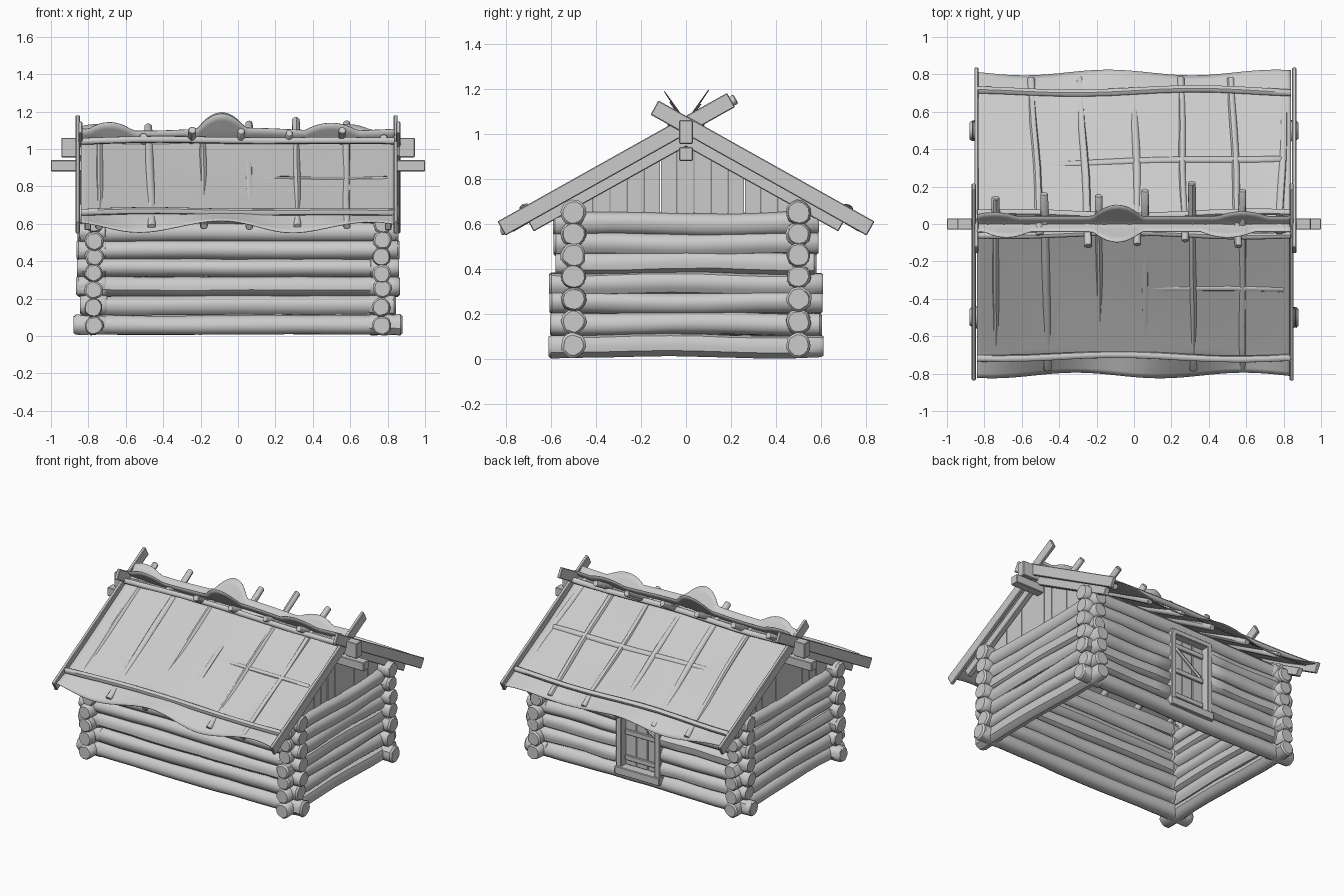
import bpy, bmesh, math, random
from mathutils import Vector

if "Cube" in bpy.data.objects:
    bpy.data.objects.remove(bpy.data.objects["Cube"])

random.seed(4)
SLOPE, RIDGE = 0.56, 1.05


def finish(name, bm, angle=40):
    bmesh.ops.recalc_face_normals(bm, faces=bm.faces)
    me = bpy.data.meshes.new(name)
    bm.to_mesh(me)
    bm.free()
    ob = bpy.data.objects.new(name, me)
    bpy.context.collection.objects.link(ob)
    bpy.ops.object.select_all(action='DESELECT')
    ob.select_set(True)
    bpy.context.view_layer.objects.active = ob
    bpy.ops.object.shade_smooth_by_angle(angle=math.radians(angle))
    return ob


def log(name, p0, p1, r, sides=14, wob=0.004, rough=0.06):
    """Slightly crooked round timber with chamfered ends."""
    p0, p1 = Vector(p0), Vector(p1)
    d = p1 - p0
    length = d.length
    d.normalize()
    u = d.orthogonal().normalized()
    v = d.cross(u)
    c = 0.2 * r / length
    n = max(4, int(length / 0.13))
    ts = [0, c] + [i / n for i in range(1, n)] + [1 - c, 1]
    lobes = [1 + random.uniform(-rough, rough) for _ in range(sides)]
    ph = random.uniform(0, 6)
    bm = bmesh.new()
    rings = []
    for i, t in enumerate(ts):
        end = 0.84 if i in (0, len(ts) - 1) else 1
        rr = r * end * (1 + random.uniform(-0.04, 0.04))
        ctr = p0 + d * (length * t)
        ctr += u * wob * math.sin(ph + 7 * t) + v * wob * math.cos(ph + 9 * t)
        ring = []
        for k in range(sides):
            a = 2 * math.pi * k / sides
            ring.append(bm.verts.new(ctr + (u * math.cos(a) + v * math.sin(a)) * rr * lobes[k]))
        rings.append(ring)
    for a, b in zip(rings, rings[1:]):
        for k in range(sides):
            bm.faces.new((a[k], a[k - 1], b[k - 1], b[k]))
    bm.faces.new(rings[0])
    bm.faces.new(rings[-1])
    return finish(name, bm)


def prism(name, pts, x0, x1, bevel=0.004):
    """Extrude a y-z outline along x."""
    bm = bmesh.new()
    f = bm.faces.new([bm.verts.new((x0, y, z)) for y, z in pts])
    ext = bmesh.ops.extrude_face_region(bm, geom=[f])
    vs = [g for g in ext['geom'] if isinstance(g, bmesh.types.BMVert)]
    bmesh.ops.translate(bm, verts=vs, vec=(x1 - x0, 0, 0))
    if bevel:
        bmesh.ops.bevel(bm, geom=bm.edges[:], offset=bevel, segments=1, affect='EDGES')
    return finish(name, bm, 30)


def box(name, x0, x1, y0, y1, z0, z1):
    return prism(name, [(y0, z0), (y1, z0), (y1, z1), (y0, z1)], x0, x1)


def board(name, a, b, h, x0, x1):
    """Plank of height h between two y-z points."""
    a, b = Vector(a), Vector(b)
    n = (b - a).normalized().orthogonal() * h / 2
    return prism(name, [a - n, b - n, b + n, a + n], x0, x1)


# log walls
DOOR = (-0.17, 0.14)
x_levels = [0.06, 0.165, 0.265, 0.365, 0.46, 0.555, 0.65]
y_levels = [0.06, 0.155, 0.25, 0.335, 0.425, 0.51, 0.60]
for i, (zx, zy) in enumerate(zip(x_levels, y_levels)):
    r = 0.052
    ex = 0.875 if i == 0 else random.uniform(0.84, 0.865)
    ey = 0.61 if i == 0 else random.uniform(0.57, 0.61)
    log("front_wall_log", (-ex, -0.5, zx), (ex, -0.5, zx), r)
    if 0 < i < 6:
        log("back_wall_log", (-ex, 0.5, zx), (DOOR[0], 0.5, zx), r)
        log("back_wall_log", (DOOR[1], 0.5, zx), (ex, 0.5, zx), r)
    else:
        log("back_wall_log", (-ex, 0.5, zx), (ex, 0.5, zx), r)
    for s in (-1, 1):
        log("side_wall_log", (s * 0.77, -ey, zy), (s * 0.77, ey, zy), 0.05)
        # fatter notched log heads at the corners
        for y in (-0.5, 0.5):
            log("corner_log_head", (s * 0.70, y, zx), (s * (ex + 0.004), y, zx), 0.054, wob=0)

# door with frame and brace
box("door_sill", -0.19, 0.16, 0.44, 0.57, 0.06, 0.115)
box("door_lintel", -0.18, 0.15, 0.46, 0.56, 0.59, 0.625)
for x in (-0.185, 0.115):
    box("door_post", x, x + 0.04, 0.45, 0.56, 0.11, 0.6)
for k in range(3):
    x = -0.145 + k * 0.0867
    box("door_plank", x + 0.001, x + 0.086, 0.49, 0.51, 0.115, 0.59)
for z in (0.17, 0.35, 0.53):
    box("door_crossbar", -0.14, 0.11, 0.508, 0.524, z - 0.018, z + 0.018)
log("door_brace", (-0.12, 0.515, 0.37), (0.09, 0.515, 0.52), 0.013, 6, 0)

# gable planks, inner rafters and barge boards
for s in (-1, 1):
    n = 15
    for k in range(n):
        y0 = -0.56 + k * 1.12 / n
        y1 = y0 + 1.12 / n - 0.003
        x = s * (0.765 + random.uniform(-0.004, 0.004))
        top = lambda y: RIDGE - 0.045 - SLOPE * abs(y)
        pts = [(y0, 0.63), (y1, 0.63), (y1, top(y1))]
        if y0 < 0 < y1:
            pts.append((0, top(0)))
        pts.append((y0, top(y0)))
        prism("gable_plank", pts, x - 0.012, x + 0.012, 0)
    for m in (-1, 1):
        board("inner_rafter", (m * 0.69, 0.59), (m * -0.02, 0.985), 0.055, s * 0.785, s * 0.82)
        over = -0.2 if m < 0 else -0.14
        xo = s * (0.832 + 0.014 * (m * s > 0))
        board("barge_board", (m * 0.82, RIDGE - 0.012 - SLOPE * 0.82),
              (m * over, RIDGE - 0.012 - SLOPE * over), 0.072, xo, xo + s * 0.022)

# ridge beams
box("lower_ridge_beam", -1.0, 1.0, -0.03, 0.03, 0.88, 0.94)
box("upper_ridge_beam", -0.93, 0.93, -0.025, 0.025, 0.96, 1.045)
for s in (-1, 1):
    box("ridge_beam_head", s * 0.86, s * 0.945, -0.03, 0.03, 0.955, 1.06)


# roof covering of limp hide, one sheet on each slope
def bump(x, c, w):
    return max(0, 1 - ((x - c) / w) ** 2)


def sheet(name, side, sag, bumps):
    nx, nv = 70, 36
    bm = bmesh.new()
    grid = []
    for i in range(nx + 1):
        x = -0.84 + 1.68 * i / nx
        e = -x * side
        edge = 0.81 + 0.015 * math.sin(7 * e + 0.6)
        top = 0.04 + sum(h * bump(x, c, w) for c, w, h in bumps)
        row = []
        for j in range(nv + 1):
            v = j / nv
            y = -edge + (edge + top) * v
            z = RIDGE + (SLOPE if y < 0 else 1.4) * y
            z -= sag * math.sin(math.pi * v) * (1 + 0.5 * math.sin(5 * x + 3 * v))
            z += 0.008 * math.sin(6 * x + 1.5)
            if y < -0.7:
                z += (-0.7 - y) / 0.12 * (0.028 * math.sin(8 * x + 2.2) - 0.012)
            row.append(bm.verts.new((x, -side * y, z)))
        grid.append(row)
    for a, b in zip(grid, grid[1:]):
        for j in range(nv):
            bm.faces.new((a[j], a[j + 1], b[j + 1], b[j]))
    ob = finish(name, bm, 60)
    m = ob.modifiers.new("thickness", 'SOLIDIFY')
    m.thickness = 0.004


sheet("front_roof_sheet", -1, 0.008, [(-0.09, 0.13, 0.06), (-0.75, 0.12, 0.02), (0.58, 0.13, 0.025)])
sheet("back_roof_sheet", 1, 0.015, [(-0.09, 0.13, 0.055), (-0.68, 0.12, 0.03), (0.5, 0.14, 0.03)])


# rafters crossing past the ridge
def rafter(name, side, x_low, x_top, over):
    h = RIDGE - 0.028
    log(name, (x_low, side * 0.78, h - SLOPE * 0.78),
        (x_top, -side * over, h + SLOPE * over + 0.012), 0.021, 10, 0.003)


front = [(-0.74, -0.74, 0.14), (-0.46, -0.48, 0.16), (-0.18, -0.19, 0.15),
         (0.06, 0.06, 0.18), (0.32, 0.31, 0.22), (0.58, 0.58, 0.18)]
back = [(-0.55, -0.5, 0.06), (-0.29, -0.24, 0.12), (0.0, 0.02, 0.11),
        (0.25, 0.27, 0.09), (0.52, 0.56, 0.12), (0.81, 0.78, 0.05)]
for low, topx, over in front:
    rafter("front_rafter", -1, low, topx, over)
for low, topx, over in back:
    rafter("back_rafter", 1, low, topx, over)

# purlins under the sheets and hold-down poles on top
for s in (-1, 1):
    log("purlin", (-0.8, s * 0.31, 0.835), (0.8, s * 0.35, 0.835), 0.02, 10)
    log("eave_pole", (-0.84, s * 0.71, RIDGE - SLOPE * 0.71 + 0.012),
        (0.84, s * 0.71, RIDGE - SLOPE * 0.71 + 0.012), 0.019, 10, 0.009)
    log("ridge_pole", (-0.84, s * 0.055, 1.045), (0.84, s * 0.055, 1.045), 0.018, 10, 0.008)
